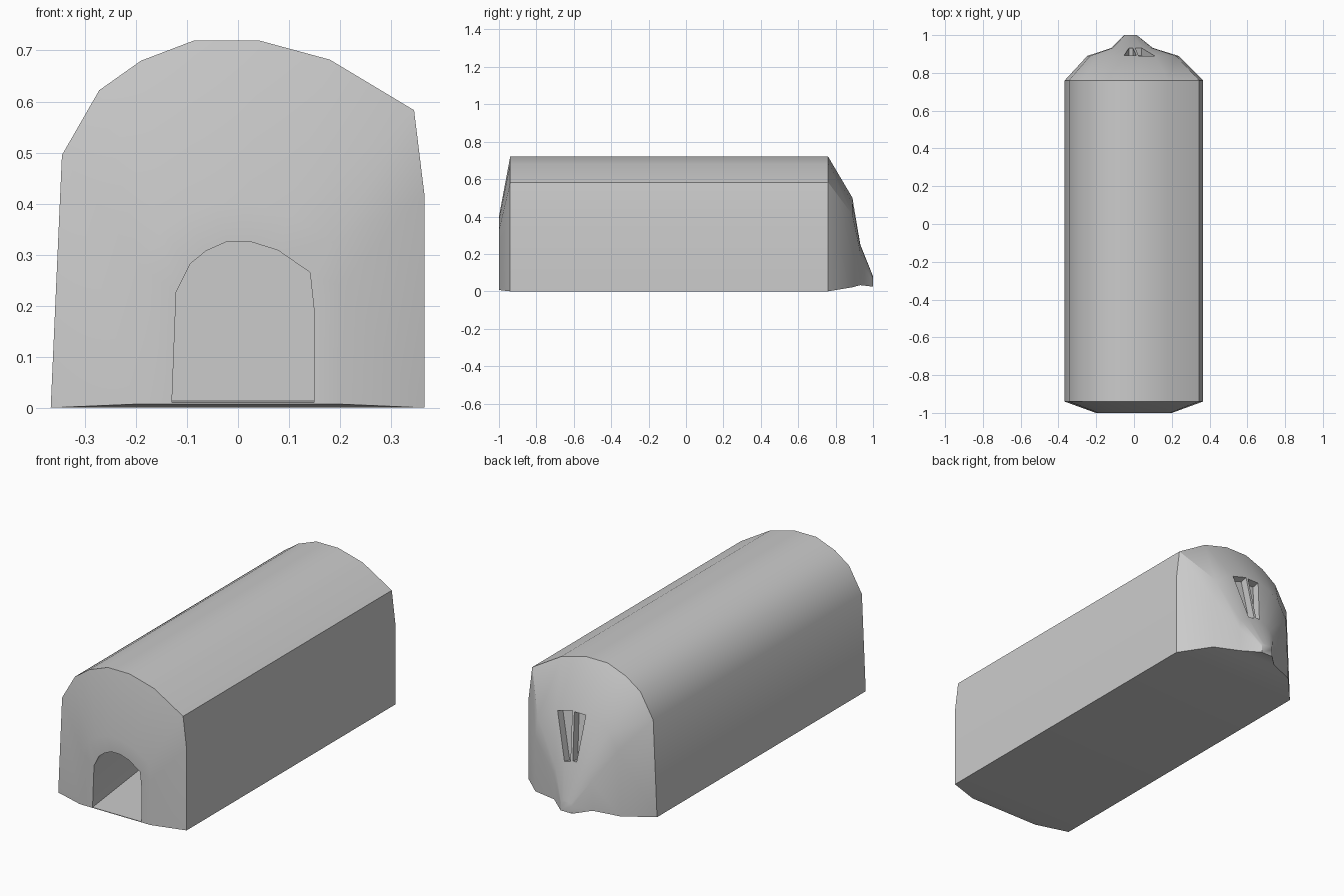
import bpy
import bmesh

cube = bpy.data.objects.get("Cube")
if cube:
    bpy.data.objects.remove(cube, do_unlink=True)

grey = bpy.data.materials.new("plain_grey")
grey.use_nodes = True
colour = (0.6, 0.6, 0.6, 1)
grey.diffuse_color = colour
grey.node_tree.nodes["Principled BSDF"].inputs["Base Color"].default_value = colour

# Uneven arch cross-section, from the lower -x corner round to the lower +x corner
ARCH = [(-.367, 0), (-.345, .495), (-.272, .622), (-.19, .68), (-.085, .72),
        (.04, .72), (.18, .682), (.345, .583), (.365, .42), (.365, 0)]
HEIGHT = .72

# Sections: y, width scale, x shift, bottom z, top z
SECTIONS = [
    (.72, .93, 0, .015, .68),      # inner end wall
    (-1, .38, .01, .01, .325),     # doorway
    (-1, .55, 0, .007, .40),       # front rim
    (-.94, 1, 0, 0, .72),          # hall front
    (.76, 1, 0, 0, .72),           # hall back
    (.89, .66, -.005, .022, .50),  # tapered rear
    (.932, .30, -.01, .033, .25),
    (1, .09, -.018, .025, .08),    # rear tip
]

bm = bmesh.new()
rings = []
for y, width, shift, low, high in SECTIONS:
    rings.append([bm.verts.new((x * width + shift, y, low + z / HEIGHT * (high - low)))
                  for x, z in ARCH])

# Skin the sections into one closed shell with a hollow inside
count = len(ARCH)
slit_faces = []
for r, (a, b) in enumerate(zip(rings, rings[1:])):
    for i in range(count):
        j = (i + 1) % count
        face = bm.faces.new((a[i], a[j], b[j], b[i]))
        if r == 5 and i in (4, 5):
            slit_faces.append(face)
bm.faces.new(rings[0])
bm.faces.new(rings[-1])
bmesh.ops.recalc_face_normals(bm, faces=bm.faces)

# Two tapering slits sunk into the rear slope
for face, margin in zip(slit_faces, (.012, .006)):
    bmesh.ops.inset_individual(bm, faces=[face], thickness=margin)
    inward = face.normal * -.04
    floor = bmesh.ops.extrude_discrete_faces(bm, faces=[face])["faces"][0]
    bmesh.ops.translate(bm, verts=floor.verts, vec=inward)

mesh = bpy.data.meshes.new("arched_shelter")
bm.to_mesh(mesh)
bm.free()
mesh.materials.append(grey)
shelter = bpy.data.objects.new("arched_shelter", mesh)
bpy.context.collection.objects.link(shelter)

bpy.ops.object.select_all(action="DESELECT")
shelter.select_set(True)
bpy.context.view_layer.objects.active = shelter
bpy.ops.object.shade_smooth_by_angle(angle=.53)
